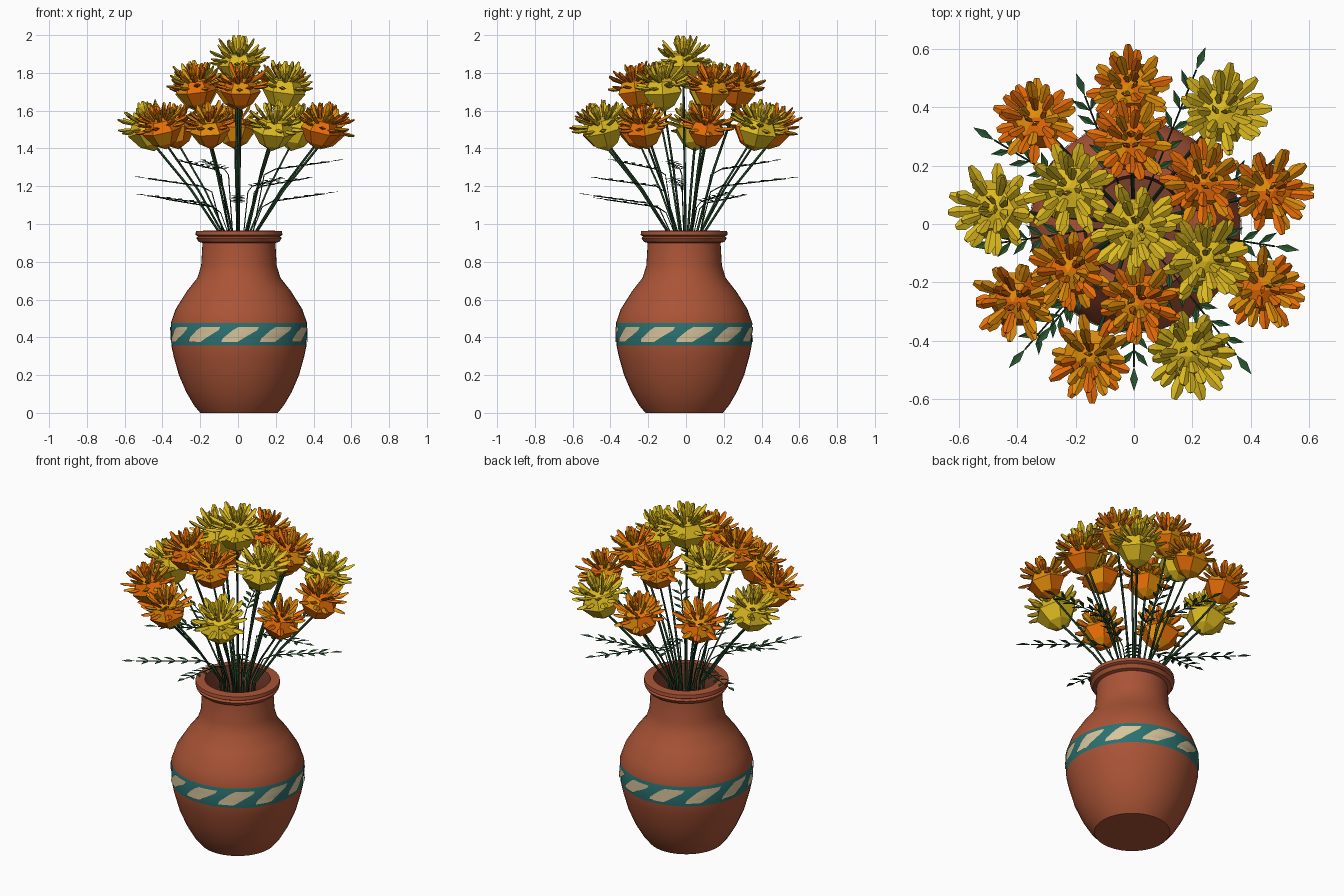
import bpy, bmesh, math, random
from mathutils import Vector, Matrix

random.seed(4)
old = bpy.data.objects.get("Cube")
if old:
    bpy.data.objects.remove(old, do_unlink=True)


def material(name, rgb):
    m = bpy.data.materials.new(name)
    m.use_nodes = True
    m.diffuse_color = (*rgb, 1)
    m.node_tree.nodes["Principled BSDF"].inputs["Base Color"].default_value = (*rgb, 1)
    return m


TERRACOTTA = material("terracotta", (0.4, 0.088, 0.037))
INSIDE = material("dark_clay", (0.2, 0.05, 0.025))
TEAL = material("teal_glaze", (0.024, 0.165, 0.165))
CREAM = material("cream_glaze", (0.68, 0.55, 0.33))
ORANGE = material("orange_petal", (0.8, 0.15, 0.002))
AMBER = material("amber_petal", (0.75, 0.265, 0.003))
YELLOW = material("yellow_petal", (0.72, 0.49, 0.014))
STEM = material("dark_green_stem", (0.013, 0.045, 0.016))
LEAF = material("green_leaf", (0.022, 0.09, 0.028))

CENTRE = Vector((0.005, -0.01, 0))


def finish(name, bm, mats, smooth=False):
    bmesh.ops.recalc_face_normals(bm, faces=bm.faces)
    me = bpy.data.meshes.new(name)
    bm.to_mesh(me)
    bm.free()
    for m in mats:
        me.materials.append(m)
    ob = bpy.data.objects.new(name, me)
    bpy.context.collection.objects.link(ob)
    if smooth:
        bpy.ops.object.select_all(action="DESELECT")
        ob.select_set(True)
        bpy.context.view_layer.objects.active = ob
        bpy.ops.object.shade_smooth_by_angle(angle=math.radians(35))
    return ob


def polar(r, a, z):
    return Vector((r * math.cos(a), r * math.sin(a), z))


def lathe(bm, profile, n):
    """Revolve (radius, height) points; returns the faces of each band."""
    rings = []
    for r, z in profile:
        if r == 0:
            rings.append([bm.verts.new((0, 0, z))] * n)
        else:
            rings.append([bm.verts.new(polar(r, math.tau * i / n, z)) for i in range(n)])
    bands = []
    for a, b in zip(rings, rings[1:]):
        band = []
        for i in range(n):
            j = (i + 1) % n
            loop = list(dict.fromkeys((a[i], a[j], b[j], b[i])))
            band.append(bm.faces.new(loop))
        bands.append(band)
    return bands


# Vase: turned body with a darker hollow and a glazed band
outside = [(0, 0), (0.205, 0), (0.238, 0.04), (0.279, 0.11), (0.318, 0.2), (0.346, 0.3), (0.358, 0.358),
           (0.361, 0.475), (0.335, 0.55), (0.275, 0.645), (0.22, 0.715),
           (0.2, 0.78), (0.193, 0.9), (0.213, 0.905), (0.226, 0.925), (0.217, 0.935),
           (0.23, 0.942), (0.228, 0.962), (0.178, 0.965)]
hollow = [(0.168, 0.9), (0.172, 0.78), (0.3, 0.5), (0.2, 0.05), (0, 0.04)]
bm = bmesh.new()
bands = lathe(bm, outside + hollow, 48)
for f in bands[6]:
    f.material_index = 1
for band in bands[len(outside) - 1:]:
    for f in band:
        f.material_index = 2
finish("vase", bm, [TERRACOTTA, TEAL, INSIDE], True).location = CENTRE

# Slanted dashes on the band, as thin curved plates
bm = bmesh.new()
COUNT, STEPS = 11, 5
for k in range(COUNT):
    mid = -math.pi / 2 + math.tau * k / COUNT + 0.02
    rows = []
    for z, lo, hi in ((0.376, -0.28, -0.04), (0.394, -0.26, 0.04), (0.438, -0.11, 0.25), (0.456, -0.02, 0.28)):
        rows.append([bm.verts.new(polar(0.364, mid + lo + (hi - lo) * s / STEPS, z)) for s in range(STEPS + 1)])
    for a, b in zip(rows, rows[1:]):
        for s in range(STEPS):
            bm.faces.new((a[s], a[s + 1], b[s + 1], b[s]))
finish("band_dashes", bm, [CREAM]).location = CENTRE


def petal(bm, angle, lift, start, length, width, mat):
    """Chunky faceted petal: widens outwards, then narrows to a blunt tip."""
    turn = Matrix.Rotation(angle, 4, "Z") @ Matrix.Rotation(-lift, 4, "Y")
    rings = []
    for t, w, up in ((0, 0.55, 0), (0.7, 1, 0.004), (1, 0.45, 0.01)):
        x, h = start + (length - start) * t, width * w
        pts = ((x, -h, up), (x, 0, up + h * 0.5), (x, h, up), (x, 0, up - h * 0.5))
        rings.append([bm.verts.new(turn @ Vector(p)) for p in pts])
    faces = [bm.faces.new(rings[-1])]
    for a, b in zip(rings, rings[1:]):
        for i in range(4):
            j = (i + 1) % 4
            faces.append(bm.faces.new((a[i], a[j], b[j], b[i])))
    for f in faces:
        f.material_index = mat


def flower(name, centre, lean, size, mats):
    bm = bmesh.new()
    # Faceted bud that carries the petals
    for band in lathe(bm, [(0, -0.125), (0.065, -0.09), (0.112, -0.02), (0.075, 0.04), (0, 0.06)], 6):
        for f in band:
            f.material_index = random.randrange(len(mats))
    # Petal layers: count, lift, length, half width
    for n, lift, length, width in ((10, 0.04, 0.155, 0.021), (9, 0.42, 0.16, 0.02),
                                   (8, 0.8, 0.153, 0.019), (5, 1.18, 0.138, 0.018)):
        phase = random.random()
        for i in range(n):
            petal(bm, math.tau * (i + phase) / n + random.uniform(-0.12, 0.12),
                  lift + random.uniform(-0.18, 0.18), 0.06,
                  length * random.uniform(0.9, 1.08), width, random.randrange(len(mats)))
    axis = Vector((0, 0, 1)).rotation_difference(lean).to_matrix().to_4x4()
    bm.transform(Matrix.Translation(centre) @ axis @ Matrix.Scale(size, 4))
    finish(name, bm, mats)


def tubes(name, paths, radius, mat):
    cu = bpy.data.curves.new(name, "CURVE")
    cu.dimensions = "3D"
    cu.bevel_depth = radius
    cu.bevel_resolution = 0
    cu.use_fill_caps = True
    for path in paths:
        sp = cu.splines.new("POLY")
        sp.points.add(len(path) - 1)
        for p, co in zip(sp.points, path):
            p.co = (*co, 1)
    cu.materials.append(mat)
    ob = bpy.data.objects.new(name, cu)
    bpy.context.collection.objects.link(ob)
    bpy.ops.object.select_all(action="DESELECT")
    ob.select_set(True)
    bpy.context.view_layer.objects.active = ob
    bpy.ops.object.convert(target="MESH")


# Flower heads in a centre, an inner ring and an outer ring
orange, yellow = [ORANGE, AMBER], [YELLOW]
inner = [(-0.01, 0.28, orange), (-0.22, 0.12, yellow), (0.24, 0.14, orange),
         (0.245, -0.125, yellow), (-0.22, -0.16, orange), (0.015, -0.27, orange)]
outer = [(-0.015, 0.465, orange), (-0.335, 0.355, orange), (0.3, 0.385, yellow),
         (-0.475, 0.05, yellow), (0.465, 0.11, orange), (0.44, -0.22, orange),
         (-0.405, -0.26, orange), (-0.15, -0.46, orange), (0.19, -0.44, yellow)]
heads = [(0.005, -0.015, 1.855, yellow)]
heads += [(x, y, 1.72, c) for x, y, c in inner] + [(x, y, 1.51, c) for x, y, c in outer]
stems = []
for i, (x, y, z, mats) in enumerate(heads):
    head, flat = Vector((x, y, z)), Vector((x, y, 0))
    lean = (flat * 0.55 + Vector((0, 0, 1))).normalized()
    flower(f"flower_{i + 1}", head, lean, 1.03 if mats is yellow else 0.95, mats)
    stems.append([flat * 0.1 + Vector((0, 0, 0.3)), flat * 0.2 + Vector((0, 0, 0.95)),
                  flat * 0.52 + Vector((0, 0, 0.95 + (z - 1.05) * 0.5)), head - lean * 0.08])
tubes("flower_stems", stems, 0.0065, STEM)

# Fern fronds spreading just above the rim
bm = bmesh.new()
ribs = []


def leaflet(base, direction, length):
    side = direction.cross(Vector((0, 0, 1))).normalized() * length * 0.16
    mid = base + direction * length * 0.5
    crease = Vector((0, 0, 0.004))
    b, t, l, r = (bm.verts.new(p) for p in
                  (base, base + direction * length, mid + side + crease, mid - side + crease))
    bm.faces.new((b, l, t))
    bm.faces.new((b, t, r))


# Each frond: heading in degrees, tip radius, tip height
fronds = [(-9, 0.57, 1.33), (111, 0.55, 1.33), (231, 0.53, 1.33),
          (24, 0.58, 1.16), (149, 0.64, 1.15), (270, 0.57, 1.15),
          (68, 0.65, 1.24), (188, 0.56, 1.24), (-52, 0.65, 1.24), (229, 0.65, 1.13)]
for heading, reach, z in fronds:
    a = math.radians(heading)
    path = [polar(0.03, a, 0.4), polar(0.08, a, 0.95), polar(0.14, a, z - 0.07),
            polar(0.2, a, z - 0.04), polar(reach - 0.08, a, z)]
    ribs.append(path)
    out = (path[4] - path[3]).normalized()
    leaflet(path[4], out, 0.085)
    for k in range(5):
        base = path[3].lerp(path[4], k / 5)
        for s in (-1, 1):
            leaflet(base, Matrix.Rotation(s * 0.7, 3, "Z") @ out, 0.075)
finish("frond_leaflets", bm, [LEAF])
tubes("frond_ribs", ribs, 0.003, STEM)
